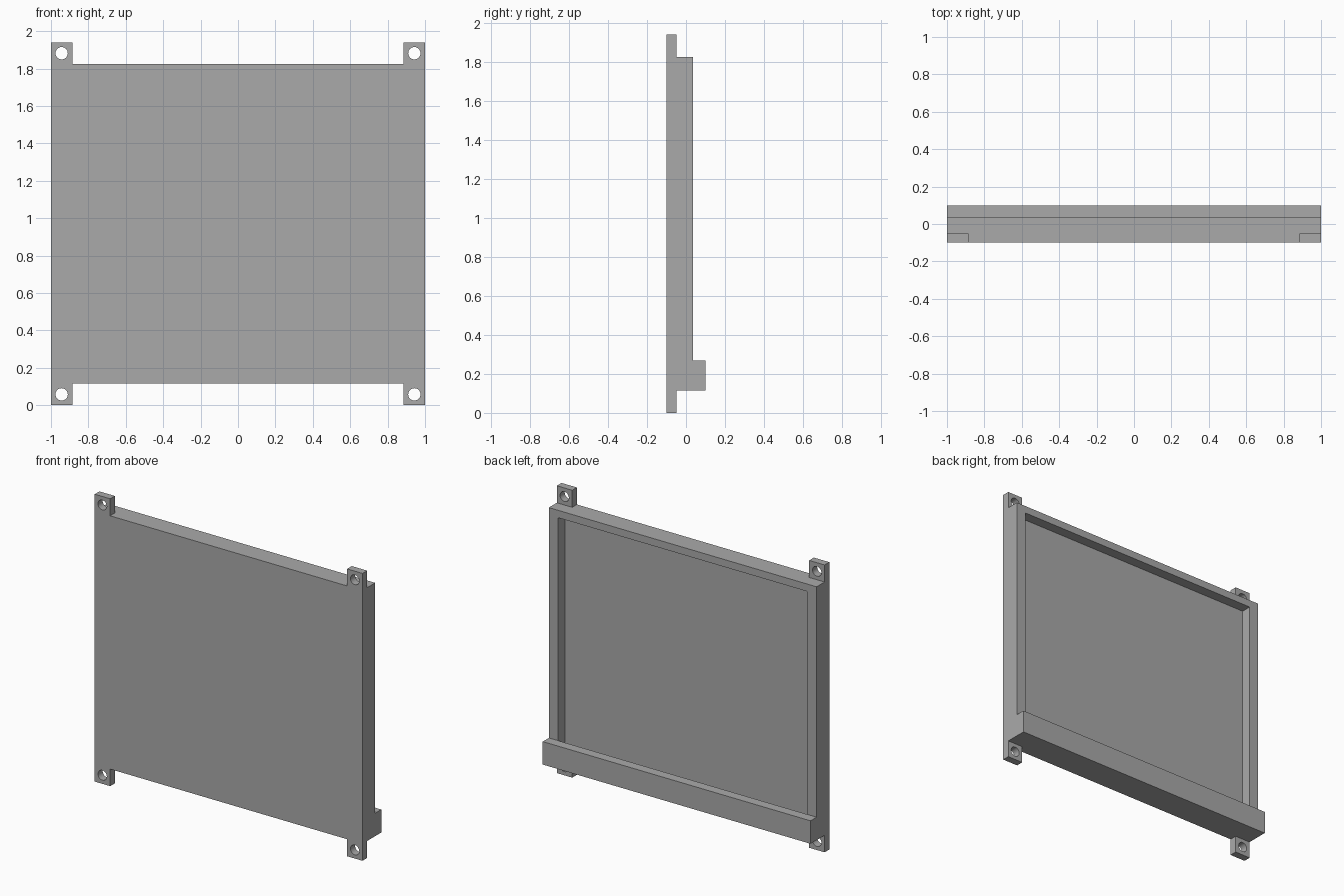
import bpy, bmesh
from math import pi
from mathutils import Matrix, Vector

cube = bpy.data.objects.get("Cube")
if cube:
    bpy.data.objects.remove(cube, do_unlink=True)

grey = bpy.data.materials.new("plain grey")
grey.use_nodes = True
colour = (0.4, 0.4, 0.4, 1)
grey.diffuse_color = colour
grey.node_tree.nodes["Principled BSDF"].inputs["Base Color"].default_value = colour

HEIGHT = 1.94
FRONT, REAR, BAR_REAR = -0.1, 0.035, 0.1
BOTTOM, TOP = 0.115, 1.825
TAB_WIDTH, TAB_REAR = 0.115, -0.05
RIM_SIDE, RIM_END, FLOOR = 0.07, 0.05, -0.035


def finish(name, bm):
    mesh = bpy.data.meshes.new(name)
    bm.to_mesh(mesh)
    bm.free()
    mesh.materials.append(grey)
    obj = bpy.data.objects.new(name, mesh)
    bpy.context.collection.objects.link(obj)
    return obj


def box(name, low, high):
    low, high = Vector(low), Vector(high)
    bm = bmesh.new()
    matrix = Matrix.Translation((low + high) / 2) @ Matrix.Diagonal((*(high - low), 1))
    bmesh.ops.create_cube(bm, size=1, matrix=matrix)
    return finish(name, bm)


def combine(target, part, operation):
    mod = target.modifiers.new(operation.lower(), "BOOLEAN")
    mod.operation = operation
    mod.solver = "EXACT"
    mod.object = part
    bpy.context.view_layer.objects.active = target
    bpy.ops.object.modifier_apply(modifier=mod.name)
    bpy.data.objects.remove(part, do_unlink=True)


# Panel with a shallow tray sunk into its back
panel = box("cover_panel", (-1, FRONT, BOTTOM), (1, REAR, TOP))
tray = box("tray_cutter", (-1 + RIM_SIDE, FLOOR, BOTTOM + RIM_END),
           (1 - RIM_SIDE, BAR_REAR, TOP - RIM_END))
combine(panel, tray, "DIFFERENCE")

# Thick bar across the lower back
combine(panel, box("rear_bar", (-1, REAR, BOTTOM), (1, BAR_REAR, 0.27)), "UNION")

# Four mounting tabs, each with a screw hole
for side in (-1, 1):
    for low, high, hole_z in ((0, BOTTOM + 0.03, 0.058),
                              (TOP - 0.03, HEIGHT, HEIGHT - 0.058)):
        x0, x1 = sorted((side, side * (1 - TAB_WIDTH)))
        combine(panel, box("mounting_tab", (x0, FRONT, low), (x1, TAB_REAR, high)), "UNION")
        bm = bmesh.new()
        bmesh.ops.create_cone(
            bm, cap_ends=True, segments=32, radius1=0.033, radius2=0.033, depth=0.2,
            matrix=Matrix.Translation((side * 0.943, -0.075, hole_z)) @ Matrix.Rotation(pi / 2, 4, "X"))
        combine(panel, finish("hole_cutter", bm), "DIFFERENCE")

# Smooth hole walls, crisp edges elsewhere
panel.select_set(True)
bpy.context.view_layer.objects.active = panel
bpy.ops.object.shade_smooth_by_angle(angle=pi / 6)
